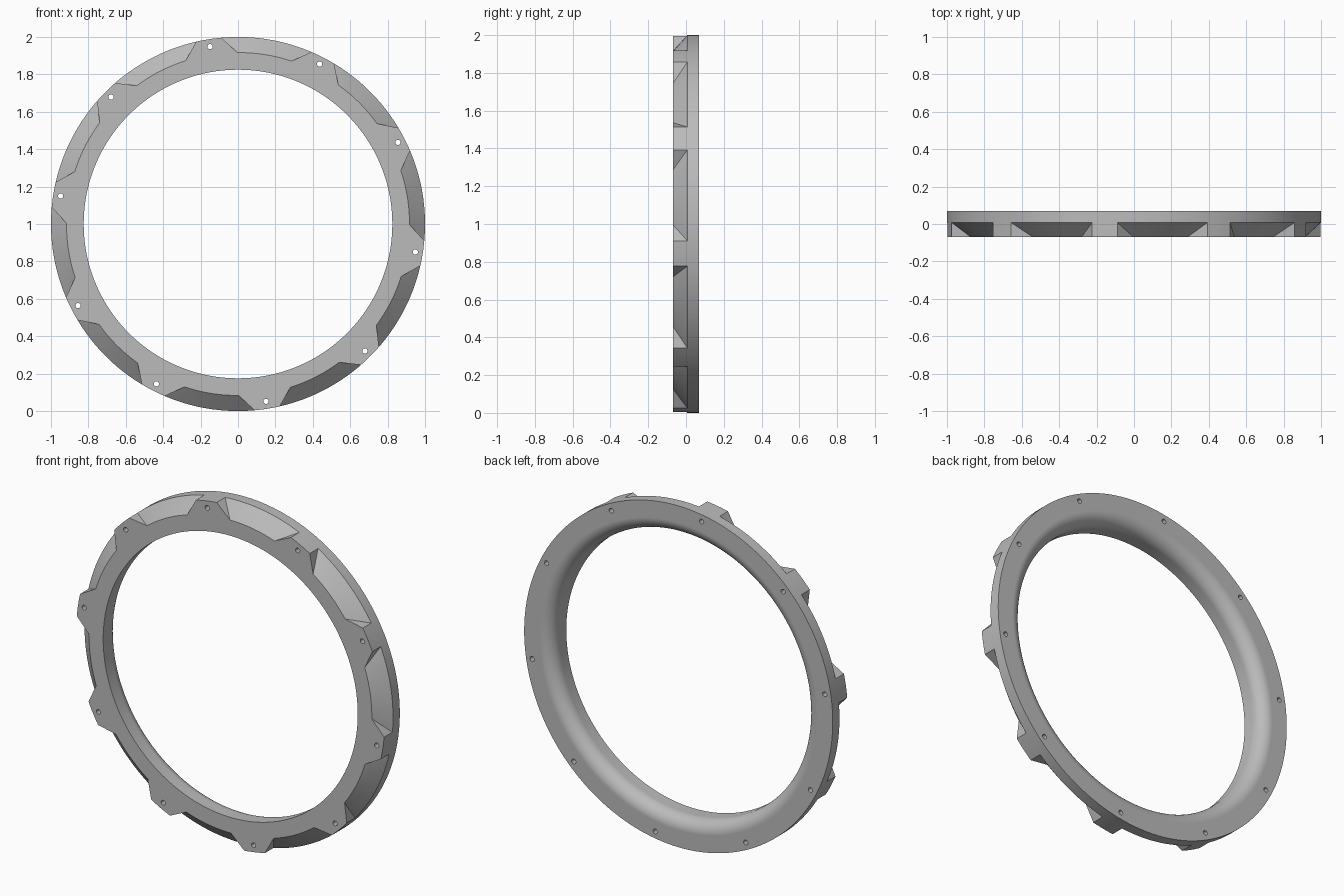
import bpy, bmesh, math

cube = bpy.data.objects.get("Cube")
if cube:
    bpy.data.objects.remove(cube, do_unlink=True)

COUNT = 10                      # notches and bolt holes around the ring
FRONT, BACK = -0.07, 0.07
R_OUT, R_IN, FILLET = 1.0, 0.825, 0.075
NOTCH_R, NOTCH_Y = 0.917, 0.007  # front inner radius and rim depth of a notch


def polar(r, deg, y):
    a = math.radians(deg)
    return (r * math.cos(a), y, 1 + r * math.sin(a))


def loft(bm, rings, closed):
    """Skin equal-length vertex loops, closing round or capping the ends."""
    loops = [[bm.verts.new(p) for p in ring] for ring in rings]
    n = len(loops[0])
    for i in range(len(loops) if closed else len(loops) - 1):
        a, b = loops[i], loops[(i + 1) % len(loops)]
        for j in range(n):
            k = (j + 1) % n
            bm.faces.new((a[j], a[k], b[k], b[j]))
    if not closed:
        bm.faces.new(loops[0])
        bm.faces.new(loops[-1])


def make_object(name, bm):
    bmesh.ops.recalc_face_normals(bm, faces=bm.faces)
    mesh = bpy.data.meshes.new(name)
    bm.to_mesh(mesh)
    bm.free()
    obj = bpy.data.objects.new(name, mesh)
    bpy.context.collection.objects.link(obj)
    return obj


# Ring body: straight bore flaring into a rounded lip at the back
profile = [(R_OUT, FRONT), (R_IN, FRONT)]
for i in range(13):
    t = math.pi / 2 * i / 12
    profile.append((R_IN + FILLET * (1 - math.cos(t)),
                    BACK - FILLET * (1 - math.sin(t))))
profile.append((R_OUT, BACK))
bm = bmesh.new()
SEGMENTS = 180
loft(bm, [[polar(r, 360 * s / SEGMENTS, y) for r, y in profile]
          for s in range(SEGMENTS)], True)
ring = make_object("ring_body", bm)

grey = bpy.data.materials.new("plain grey")
grey.use_nodes = True
colour = (0.5, 0.5, 0.5, 1)
grey.diffuse_color = colour
grey.node_tree.nodes["Principled BSDF"].inputs["Base Color"].default_value = colour
ring.data.materials.append(grey)


# Cutter: sloped notches that widen towards the rim, and bolt holes between them
def slope(t):
    return (NOTCH_R + (R_OUT - NOTCH_R) * t, FRONT + (NOTCH_Y - FRONT) * t,
            9.1 + 4.9 * t)


inner, outer = slope(-0.15), slope(1.15)
corner = (outer[0], inner[1], outer[2])
bm = bmesh.new()
for i in range(COUNT):
    mid = 81 + i * 360 / COUNT
    steps = [s / 10 - 1 for s in range(21)]
    loft(bm, [[polar(r, mid + half * u, y) for r, y, half in (inner, outer, corner)]
              for u in steps], False)
    cx, _, cz = polar(0.96, mid + 18, 0)
    loft(bm, [[(cx + 0.014 * math.cos(math.tau * k / 16), y,
                cz + 0.014 * math.sin(math.tau * k / 16)) for k in range(16)]
              for y in (FRONT - 0.05, BACK + 0.05)], False)
cutter = make_object("notch_and_hole_cutter", bm)
cutter.hide_render = True

cut = ring.modifiers.new("cut", 'BOOLEAN')
cut.operation = 'DIFFERENCE'
cut.solver = 'EXACT'
cut.object = cutter
bpy.ops.object.select_all(action='DESELECT')
ring.select_set(True)
bpy.context.view_layer.objects.active = ring
bpy.ops.object.modifier_apply(modifier=cut.name)
bpy.data.objects.remove(cutter, do_unlink=True)

# Smooth curved walls, crisp machined edges
bpy.ops.object.shade_smooth_by_angle(angle=math.radians(25))
weighted = ring.modifiers.new("weighted_normals", 'WEIGHTED_NORMAL')
weighted.keep_sharp = True
